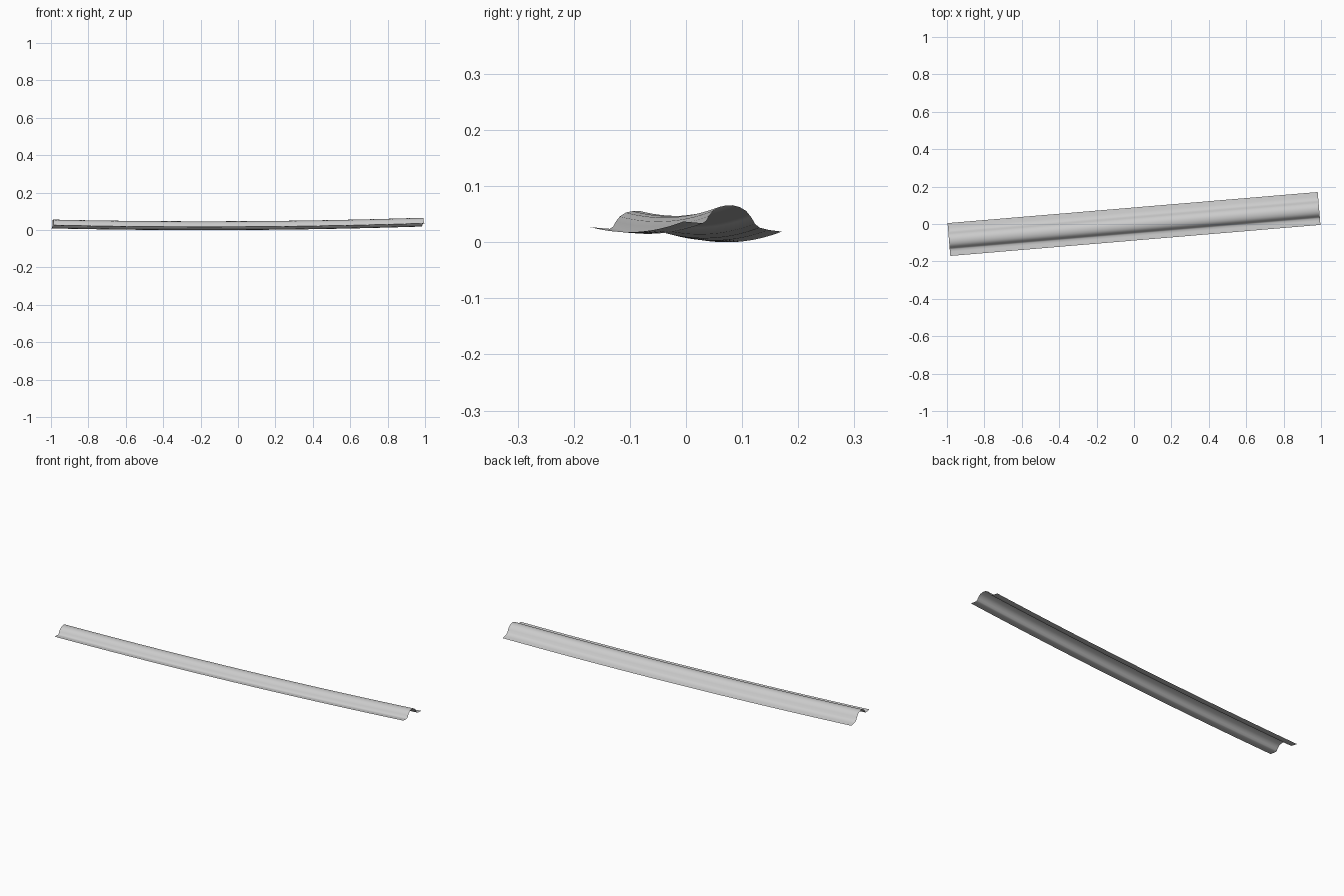
import bpy
import bmesh
import math
from mathutils import Matrix

cube = bpy.data.objects.get("Cube")
if cube:
    bpy.data.objects.remove(cube, do_unlink=True)

# Plain metal
metal = bpy.data.materials.new("light_grey_metal")
metal.use_nodes = True
grey = (0.6, 0.6, 0.6, 1)
metal.diffuse_color = grey
metal.node_tree.nodes["Principled BSDF"].inputs["Base Color"].default_value = grey

# Hat-shaped cross-section: front flange, hump, back flange (across, height)
PROFILE = [
    (-0.088, -0.029), (-0.066, -0.031), (-0.053, -0.032), (-0.047, -0.028),
    (-0.042, -0.019), (-0.035, -0.010), (-0.024, -0.003), (-0.012, -0.0005),
    (0.0, 0.0), (0.012, -0.003), (0.024, -0.010), (0.033, -0.021),
    (0.040, -0.033), (0.048, -0.040), (0.064, -0.044), (0.088, -0.047),
]
HALF_LENGTH = 0.993
STEPS = 40


def crest(t):
    """Height of the crest along the gently sagging rail, t from -1 to 1."""
    return 0.0475 + 0.005 * t + 0.0135 * t * t


# Thin sheet swept along its length
bm = bmesh.new()
rows = []
for i in range(STEPS + 1):
    t = 2 * i / STEPS - 1
    rows.append([bm.verts.new((t * HALF_LENGTH, v, crest(t) + h)) for v, h in PROFILE])
for a, b in zip(rows, rows[1:]):
    for j in range(len(PROFILE) - 1):
        bm.faces.new((a[j], b[j], b[j + 1], a[j + 1]))

# Lay the rail slightly askew and rest it on the ground
bmesh.ops.transform(bm, matrix=Matrix.Rotation(math.radians(4.8), 4, "Z"), verts=bm.verts)
low = min(v.co.z for v in bm.verts)
bmesh.ops.translate(bm, vec=(0, 0, -low), verts=bm.verts)

mesh = bpy.data.meshes.new("hat_section_rail")
bm.to_mesh(mesh)
bm.free()
mesh.materials.append(metal)
rail = bpy.data.objects.new("hat_section_rail", mesh)
bpy.context.collection.objects.link(rail)

bpy.ops.object.select_all(action="DESELECT")
rail.select_set(True)
bpy.context.view_layer.objects.active = rail
bpy.ops.object.shade_smooth_by_angle(angle=math.radians(50))
